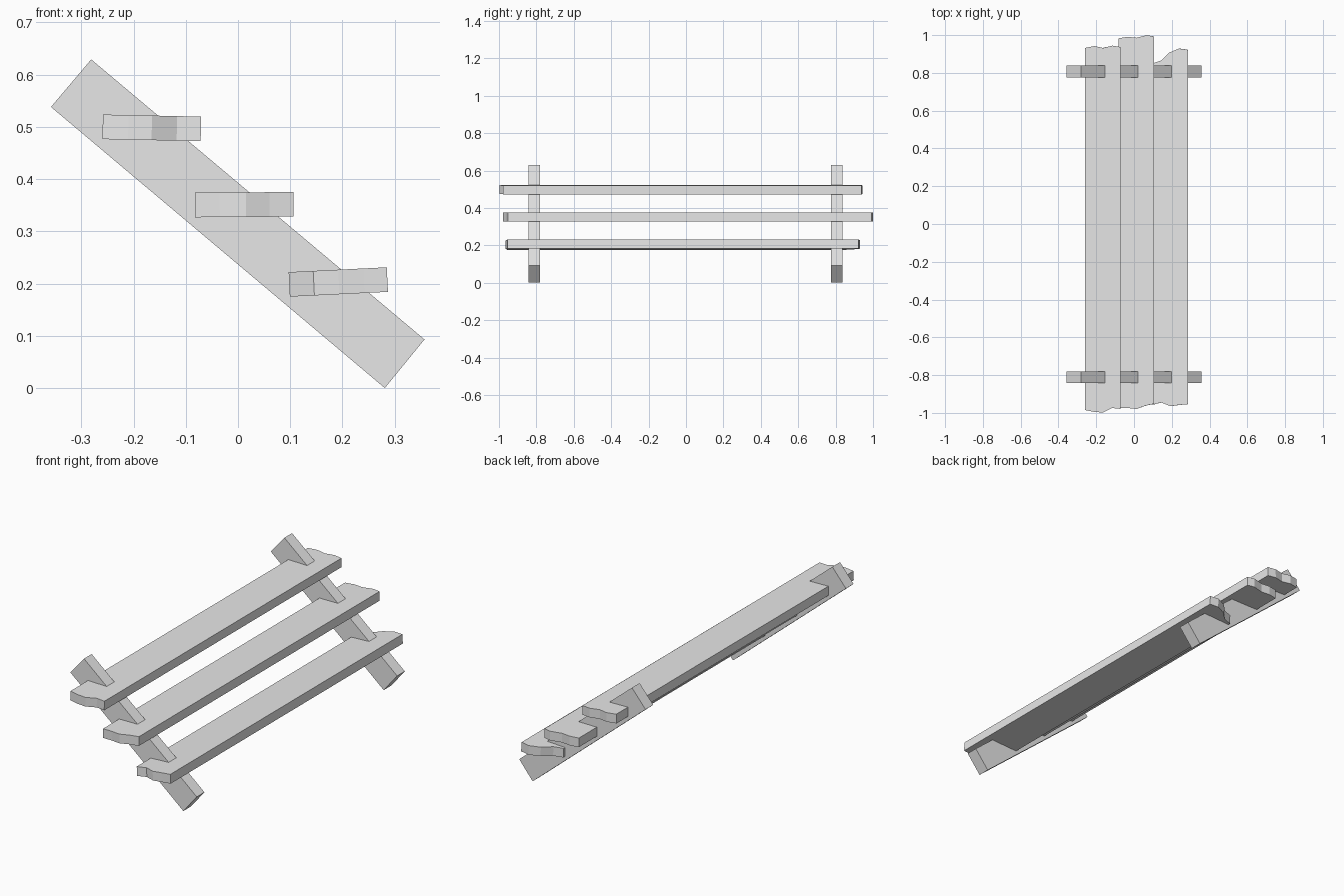
import bpy
import bmesh
from mathutils import Matrix, Vector
from math import radians

if "Cube" in bpy.data.objects:
    bpy.data.objects.remove(bpy.data.objects["Cube"])

grey = bpy.data.materials.new("plain_grey")
grey.use_nodes = True
grey.diffuse_color = (0.8, 0.8, 0.8, 1)
grey.node_tree.nodes["Principled BSDF"].inputs["Base Color"].default_value = (0.8, 0.8, 0.8, 1)


def prism(name, outline, depth, matrix):
    """Extrude a flat outline symmetrically along local z, then place it."""
    bm = bmesh.new()
    face = bm.faces.new([bm.verts.new((a, b, -depth / 2)) for a, b in outline])
    top = bmesh.ops.extrude_face_region(bm, geom=[face])["geom"]
    bmesh.ops.translate(bm, vec=(0, 0, depth),
                        verts=[v for v in top if isinstance(v, bmesh.types.BMVert)])
    bmesh.ops.transform(bm, matrix=matrix, verts=bm.verts)
    bmesh.ops.recalc_face_normals(bm, faces=bm.faces)
    mesh = bpy.data.meshes.new(name)
    bm.to_mesh(mesh)
    bm.free()
    mesh.materials.append(grey)
    obj = bpy.data.objects.new(name, mesh)
    bpy.context.collection.objects.link(obj)


# Sloping side beams
beam = [(-0.358, 0.538), (-0.281, 0.629), (0.357, 0.093), (0.281, 0.0)]
upright = Matrix.Rotation(radians(90), 4, "X")
for name, y in (("front_beam", -0.812), ("back_beam", 0.807)):
    prism(name, beam, 0.062, Matrix.Translation((0, y, 0)) @ upright)


# Rough-ended treads: centre, tilt, then front and back edges from left to right
def tread(name, x, z, tilt, front, back):
    outline = front + back[::-1]
    place = Matrix.Translation(Vector((x, 0, z))) @ Matrix.Rotation(radians(tilt), 4, "Y")
    prism(name, outline, 0.047, place)


tread("upper_tread", -0.165, 0.498, 1.2,
      [(-0.094, -0.985), (-0.045, -0.995), (0.0, -0.998), (0.048, -0.974), (0.094, -0.979)],
      [(-0.094, 0.932), (-0.045, 0.942), (0.0, 0.932), (0.05, 0.944), (0.094, 0.937)])

tread("middle_tread", 0.012, 0.351, -0.4,
      [(-0.094, -0.973), (-0.047, -0.974), (0.003, -0.979), (0.048, -0.962), (0.094, -0.952)],
      [(-0.094, 0.983), (-0.047, 0.991), (0.0, 0.986), (0.056, 1.0), (0.094, 0.992)])

tread("lower_tread", 0.192, 0.203, -2.8,
      [(-0.094, -0.957), (-0.047, -0.945), (0.001, -0.964), (0.05, -0.958), (0.094, -0.954)],
      [(-0.094, 0.85), (-0.047, 0.865), (-0.005, 0.907), (0.048, 0.929), (0.094, 0.922)])
